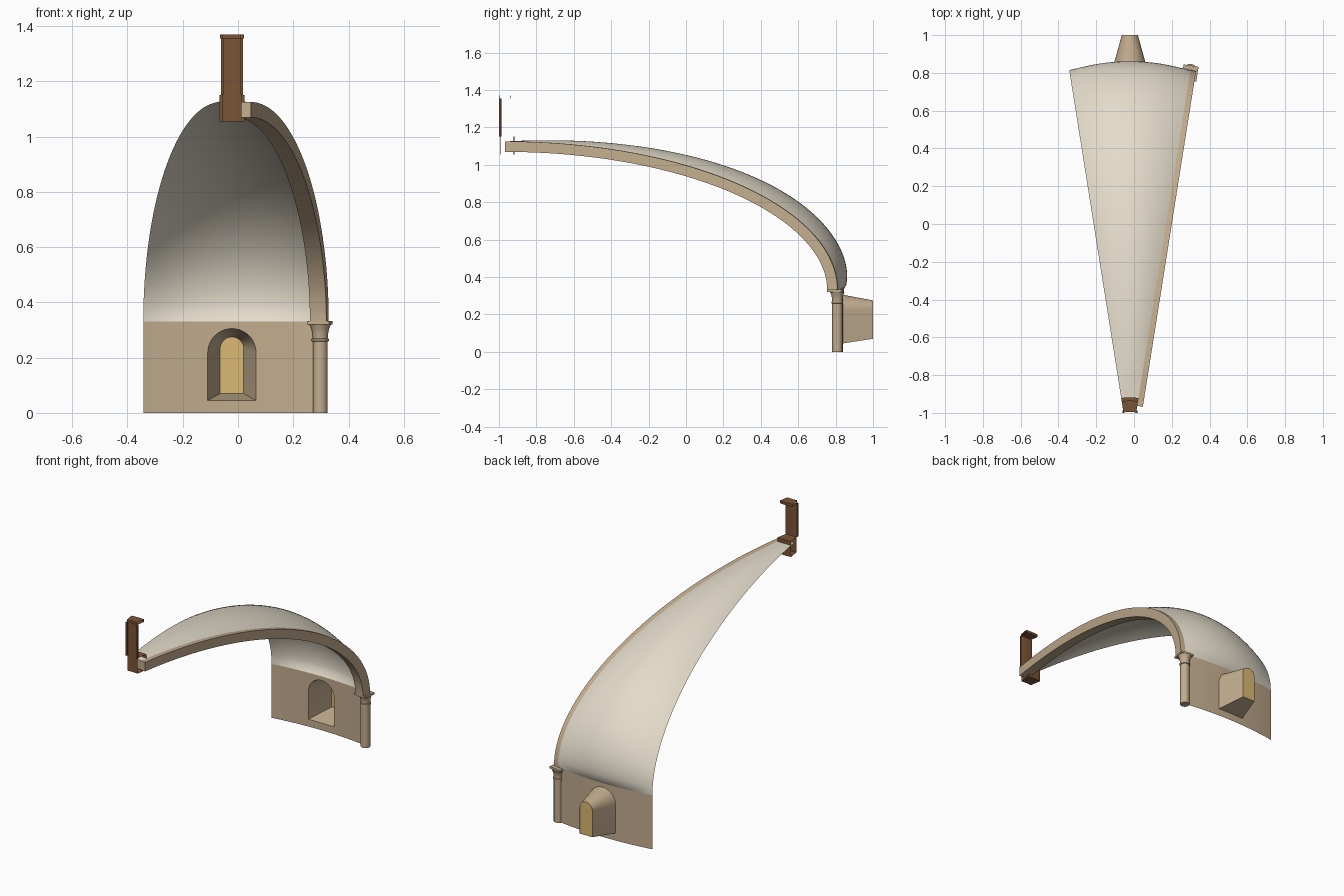
import bpy, bmesh
from math import sin, cos, pi, radians, sqrt, hypot

if "Cube" in bpy.data.objects:
    bpy.data.objects.remove(bpy.data.objects["Cube"])

CX, CY, R = -0.022, -1.21, 2.05      # dome axis and radius
HALF = radians(9)                    # half angle of the slice
SPRING, RISE, EYE = 0.33, 0.795, 0.25


def material(name, *srgb):
    lin = [((c / 255 + 0.055) / 1.055) ** 2.4 for c in srgb] + [1]
    m = bpy.data.materials.new(name)
    m.use_nodes = True
    m.diffuse_color = lin
    m.node_tree.nodes["Principled BSDF"].inputs["Base Color"].default_value = lin
    return m


stone = material("warm stone", 194, 172, 142)
plaster = material("pale plaster", 228, 220, 203)
glass = material("amber glass", 218, 184, 115)
wood = material("brown wood", 124, 84, 54)


def polar(r, a, z, off=0):
    """Point at radius r and angle a, shifted sideways by off."""
    return (CX + r * sin(a) + off * cos(a), CY + r * cos(a) - off * sin(a), z)


def finish(name, bm, mat, smooth=True):
    bmesh.ops.remove_doubles(bm, verts=bm.verts, dist=1e-5)
    bmesh.ops.recalc_face_normals(bm, faces=bm.faces)
    me = bpy.data.meshes.new(name)
    bm.to_mesh(me)
    bm.free()
    ob = bpy.data.objects.new(name, me)
    bpy.context.collection.objects.link(ob)
    me.materials.append(mat)
    if smooth:
        bpy.ops.object.select_all(action='DESELECT')
        ob.select_set(True)
        bpy.context.view_layer.objects.active = ob
        bpy.ops.object.shade_smooth_by_angle(angle=radians(35))
    return ob


def loft(name, rows, mat, closed=False, caps=False, smooth=True):
    """Skin rows of points with quads."""
    bm = bmesh.new()
    vs = [[bm.verts.new(p) for p in row] for row in rows]
    n = len(rows[0])
    for a, b in zip(vs, vs[1:]):
        for i in range(n if closed else n - 1):
            j = (i + 1) % n
            bm.faces.new((a[i], a[j], b[j], b[i]))
    if caps:
        bm.faces.new(vs[0])
        bm.faces.new(vs[-1])
    return finish(name, bm, mat, smooth)


def meridian(phi, d=0):
    """Dome profile at angle phi, moved out by d along its normal."""
    a = R - EYE
    nr, nz = cos(phi) / a, sin(phi) / RISE
    k = d / hypot(nr, nz)
    return EYE + a * cos(phi) + nr * k, SPRING + RISE * sin(phi) + nz * k


# Vault shell, bulging between its edges
N, M = 48, 20
phis = [pi / 2 * i / N for i in range(N + 1)]
rows = []
for p in phis:
    swell = 0.1 * max(cos(p), 0) * sqrt(sin(p))
    row = []
    for j in range(M + 1):
        t = 2 * j / M - 1
        r, z = meridian(p, swell * (1 - t * t))
        row.append(polar(r, t * HALF, z))
    rows.append(row)
loft("vault_shell", rows, plaster)

# Rib along the left edge
rows = []
for p in phis:
    (ro, zo), (ri, zi) = meridian(p), meridian(p, -0.056)
    rows.append([polar(ro, HALF, zo, -0.03), polar(ro, HALF, zo, 0.03),
                 polar(ri, HALF, zi, 0.03), polar(ri, HALF, zi, -0.03)])
loft("rib", rows, stone, closed=True, caps=True)


# Arched window outlines
def arch(h, bottom, top, n=20):
    pts = [(h * cos(pi * i / n), top - h + h * sin(pi * i / n)) for i in range(n + 1)]
    return [(h, bottom)] + pts + [(-h, bottom)]


def wall_y(x):
    return CY + sqrt(R * R - x * x)


inner, outer = arch(0.0875, 0.045, 0.305), arch(0.0425, 0.07, 0.275)

# Curved wall with the window opening left out
bm = bmesh.new()


def panel(x0, x1, lo0, lo1, hi0, hi1):
    bm.faces.new([bm.verts.new((CX + x, wall_y(x), z)) for x, z in
                  ((x0, lo0), (x1, lo1), (x1, hi1), (x0, hi0))])


for (x0, z0), (x1, z1) in zip(inner[1:-1], inner[2:-1]):
    panel(x0, x1, z0, z1, SPRING, SPRING)
    panel(x0, x1, 0, 0, 0.045, 0.045)
edge, jamb = R * sin(HALF), inner[0][0]
for s in (-1, 1):
    for i in range(8):
        x0, x1 = (s * (jamb + (edge - jamb) * k / 8) for k in (i, i + 1))
        panel(x0, x1, 0, 0, SPRING, SPRING)
finish("wall", bm, stone)

# Splayed window reveal and its pane
loft("window_reveal", [[(CX + x, wall_y(x), z) for x, z in inner],
                       [(CX + x, 1, z) for x, z in outer]], stone, closed=True)
bm = bmesh.new()
bm.faces.new([bm.verts.new((CX + x, 0.999, z)) for x, z in outer])
finish("window_pane", bm, glass, smooth=False)

# Column with neck ring and flared capital
profile = [(0.027, 0), (0.027, 0.258), (0.031, 0.26), (0.031, 0.268), (0.027, 0.27),
           (0.028, 0.285), (0.032, 0.305), (0.039, 0.32)]
px, py, _ = polar(R - 0.006, HALF, 0)
loft("column", [[(px + r * cos(2 * pi * i / 24), py + r * sin(2 * pi * i / 24), z)
                 for i in range(24)] for r, z in profile], stone, closed=True, caps=True)


def block(name, r0, r1, o0, o1, z0, z1, a, mat):
    corners = ((r0, o0), (r0, o1), (r1, o1), (r1, o0))
    loft(name, [[polar(r, a, z, o) for r, o in corners] for z in (z0, z1)],
         mat, closed=True, caps=True, smooth=False)


block("capital_slab", R - 0.056, R + 0.024, -0.04, 0.04, 0.32, 0.332, HALF, stone)

# Lantern slice: base ring, drum and cornice as one folded sheet
fold = [(0.222, 1.055), (0.292, 1.055), (0.292, 1.15), (0.225, 1.15),
        (0.225, 1.355), (0.275, 1.355), (0.275, 1.37), (0.215, 1.37), (0.215, 1.355)]
loft("lantern", [[polar(r, HALF * (j / 3 - 1), z) for j in range(7)] for r, z in fold],
     wood, smooth=False)
loft("lantern_lining", [[polar(0.222, HALF * (j / 3 - 1), z) for j in range(7)]
                        for z in (1.055, 1.355)], wood, smooth=False)
for side, s in (("left", 1), ("right", -1)):
    block(side + "_lantern_post", 0.21, 0.222, s * 0.031, s * 0.04, 1.15, 1.355, 0, wood)
